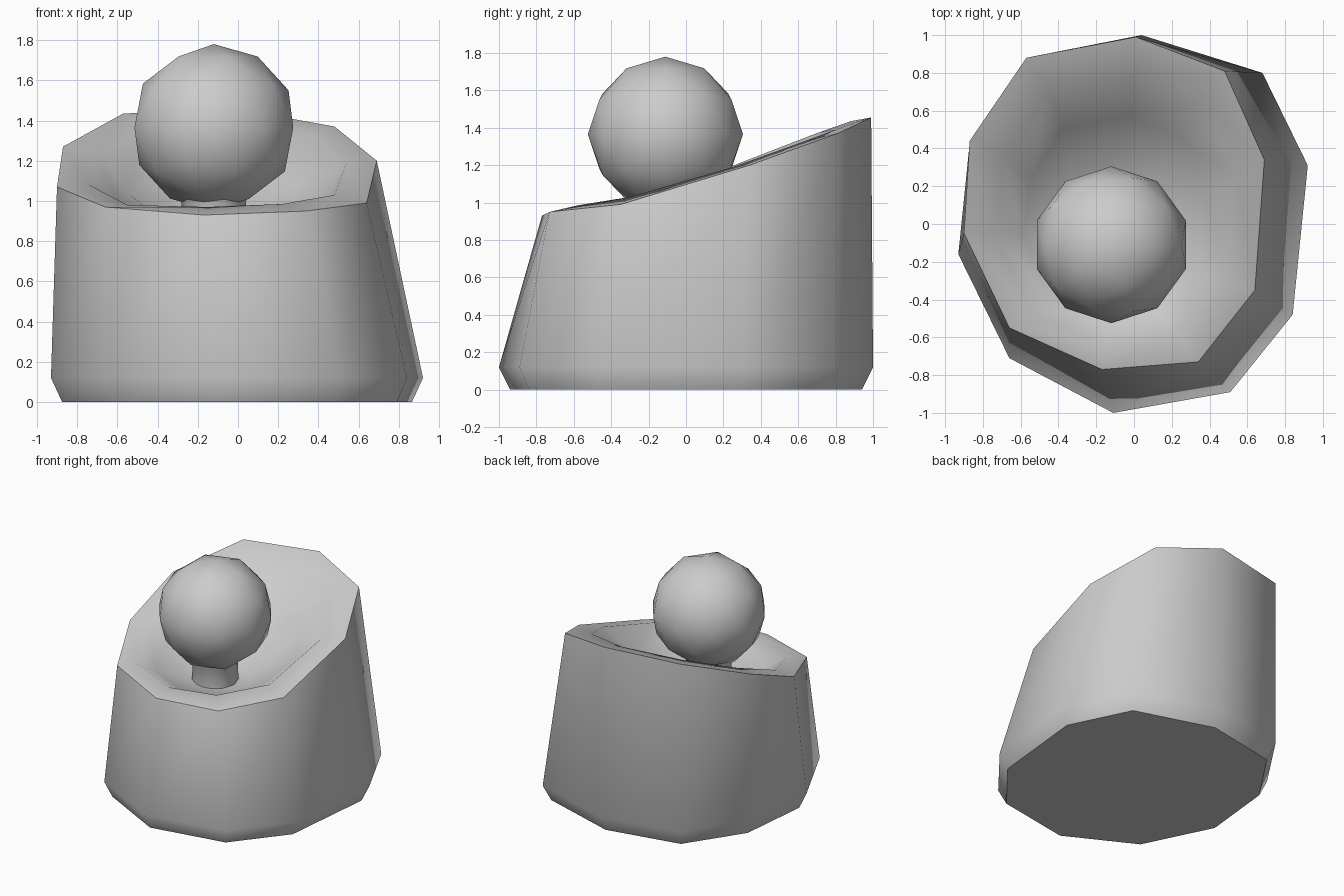
import bpy, bmesh, math
from mathutils import Vector

if "Cube" in bpy.data.objects:
    bpy.data.objects.remove(bpy.data.objects["Cube"])

C = Vector((-0.12, -0.11, 0))          # axis of the post and knob


def finish(bm, name, angle=60):
    bmesh.ops.recalc_face_normals(bm, faces=bm.faces)
    me = bpy.data.meshes.new(name)
    bm.to_mesh(me)
    bm.free()
    ob = bpy.data.objects.new(name, me)
    bpy.context.collection.objects.link(ob)
    bpy.ops.object.select_all(action='DESELECT')
    ob.select_set(True)
    bpy.context.view_layer.objects.active = ob
    bpy.ops.object.shade_smooth_by_angle(angle=math.radians(angle))
    return ob


def loft(loops, name):
    """Bridge successive closed loops and cap both ends."""
    bm = bmesh.new()
    rings = [[bm.verts.new(p) for p in loop] for loop in loops]
    n = len(rings[0])
    for a, b in zip(rings, rings[1:]):
        for i in range(n):
            j = (i + 1) % n
            bm.faces.new((a[i], a[j], b[j], b[i]))
    bm.faces.new(rings[0][::-1])
    bm.faces.new(rings[-1])
    return finish(bm, name)


# irregular ten-sided foot, slanted rim and inner lip
foot = [(-.11, -1), (.51, -.89), (.84, -.48), (.92, .31), (.68, .80),
        (.04, 1), (-.57, .88), (-.87, .43), (-.93, -.16), (-.66, -.71)]
rim = [(-.17, -.77, .93), (.34, -.73, .95), (.64, -.35, .99), (.69, .34, 1.2),
       (.48, .81, 1.37), (.01, .99, 1.455), (-.57, .88, 1.435), (-.87, .44, 1.27),
       (-.90, -.05, 1.07), (-.66, -.55, .97)]
lip = [(-.15, -.64, .97), (.22, -.58, .985), (.48, -.30, 1.03), (.54, .25, 1.19),
       (.37, .64, 1.33), (0, .80, 1.39), (-.46, .71, 1.375), (-.69, .36, 1.24),
       (-.74, -.05, 1.08), (-.55, -.46, .98)]


def bowl_ring(scale, depth, floor=.84):
    """Lip shrunk towards the post and sunk towards the floor."""
    return [(C.x + (x - C.x) * scale, C.y + (y - C.y) * scale,
             z + (floor - z) * depth) for x, y, z in lip]


# hollowed tub
loft([[(x * .94, y * .94, 0) for x, y in foot],
      [(x, y, .12) for x, y in foot],
      rim, lip,
      bowl_ring(.75, .5), bowl_ring(.3, 1)], "tub")


# post
def ring(r, z, n=10):
    return [(C.x + r * math.cos(math.tau * i / n),
             C.y + r * math.sin(math.tau * i / n), z) for i in range(n)]


loft([ring(.165, .82), ring(.16, 1.0), ring(.20, 1.07)], "post")

# faceted round knob
bm = bmesh.new()
bmesh.ops.create_icosphere(bm, subdivisions=2, radius=.415)
bmesh.ops.translate(bm, verts=bm.verts, vec=C + Vector((0, 0, 1.365)))
finish(bm, "knob")
